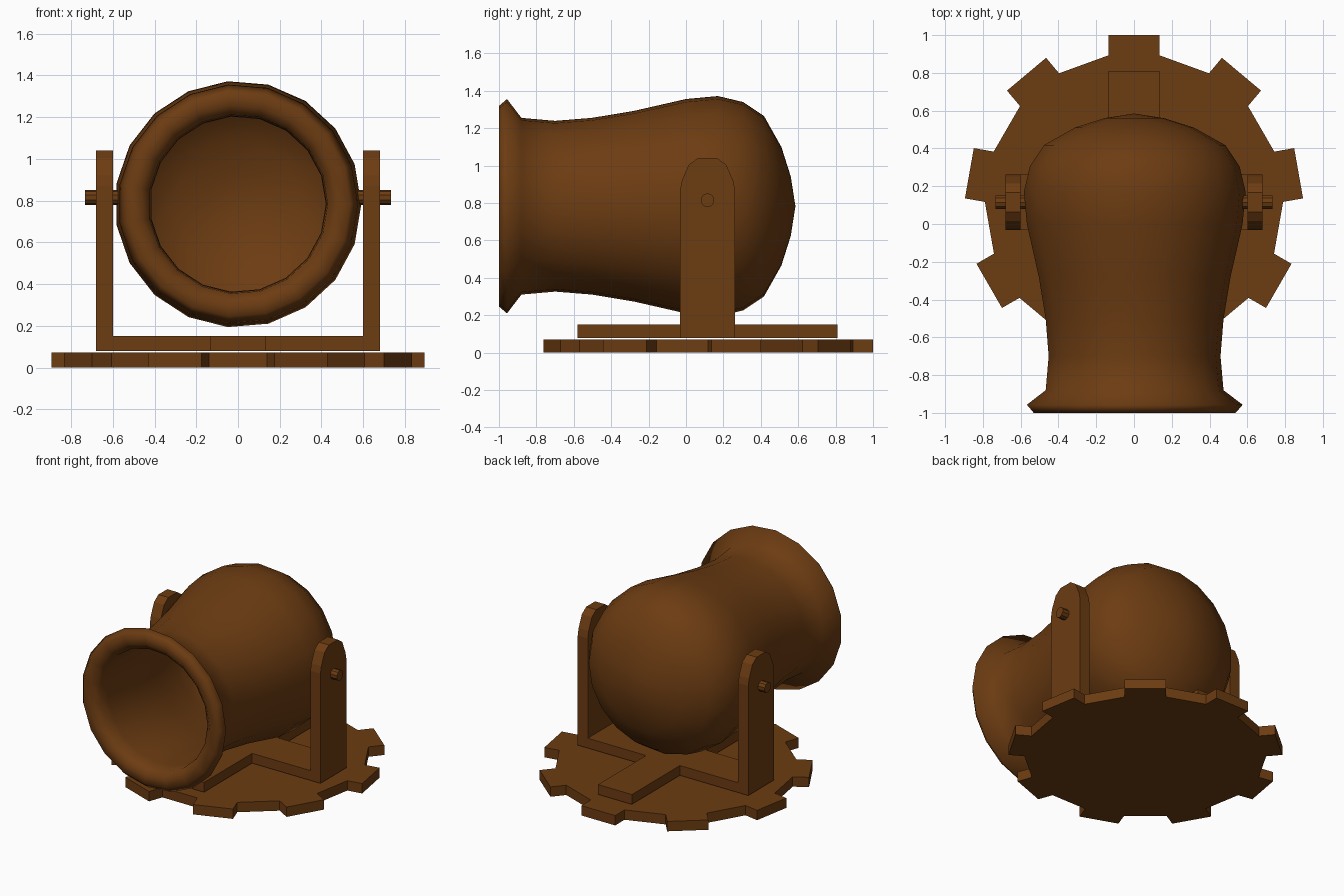
import bpy, bmesh, math
from mathutils import Vector

if "Cube" in bpy.data.objects:
    bpy.data.objects.remove(bpy.data.objects["Cube"])

brown = bpy.data.materials.new("brown")
brown.diffuse_color = (0.15, 0.045, 0.006, 1)
brown.use_nodes = True
brown.node_tree.nodes["Principled BSDF"].inputs["Base Color"].default_value = brown.diffuse_color

CY = 0.115      # y of the mount centre
AXIS_Z = 0.783  # height of the barrel axis


def finish(name, bm):
    bmesh.ops.recalc_face_normals(bm, faces=bm.faces[:])
    mesh = bpy.data.meshes.new(name)
    bm.to_mesh(mesh)
    bm.free()
    mesh.materials.append(brown)
    obj = bpy.data.objects.new(name, mesh)
    bpy.context.collection.objects.link(obj)
    return obj


def prism(name, points, offset):
    """Extrude a closed outline of 3D points by an offset vector."""
    bm = bmesh.new()
    face = bm.faces.new([bm.verts.new(p) for p in points])
    ext = bmesh.ops.extrude_face_region(bm, geom=[face])
    moved = [g for g in ext["geom"] if isinstance(g, bmesh.types.BMVert)]
    bmesh.ops.translate(bm, verts=moved, vec=Vector(offset))
    return finish(name, bm)


def lathe(name, profile, sides):
    """Revolve (y, radius) points about the barrel axis; ends are poles."""
    bm = bmesh.new()
    rings = []
    for y, r in profile:
        if r == 0:
            rings.append([bm.verts.new((0, y, AXIS_Z))] * sides)
        else:
            angles = [2 * math.pi * i / sides for i in range(sides)]
            rings.append([bm.verts.new((r * math.cos(a), y, AXIS_Z + r * math.sin(a))) for a in angles])
    for a, b in zip(rings, rings[1:]):
        for i in range(sides):
            j = (i + 1) % sides
            bm.faces.new(list(dict.fromkeys((a[i], a[j], b[j], b[i]))))
    obj = finish(name, bm)
    for p in obj.data.polygons:
        p.use_smooth = True
    return obj


# Hollow barrel: outer bulb, flared rolled muzzle, inner wall
outer = [(0.585, 0), (0.56, 0.16), (0.51, 0.318), (0.417, 0.484), (0.305, 0.559),
         (0.17, 0.591), (0, 0.575), (-0.28, 0.511), (-0.503, 0.474), (-0.70, 0.458),
         (-0.88, 0.474), (-0.957, 0.575), (-1.0, 0.538)]
inner = [(-1.0, 0.475), (-0.96, 0.43), (-0.88, 0.424), (-0.70, 0.421), (-0.503, 0.435),
         (-0.28, 0.47), (0, 0.535), (0.165, 0.55), (0.285, 0.522), (0.385, 0.455),
         (0.47, 0.3), (0.52, 0.15), (0.545, 0)]
lathe("barrel", outer + inner, 19)

# Toothed base disc
R_IN, R_OUT, HALF, TEETH = 0.778, 0.885, 0.135, 9
outline = []
for k in range(TEETH):
    a = 2 * math.pi * k / TEETH
    for u, v in ((-HALF, R_IN), (-HALF, R_OUT), (HALF, R_OUT), (HALF, R_IN)):
        outline.append((u * math.cos(a) + v * math.sin(a),
                        CY + v * math.cos(a) - u * math.sin(a), 0))
prism("toothed_base", outline, (0, 0, 0.071))

# Cross-shaped plate
L, W, LY, WY = 0.68, 0.135, 0.695, 0.147
cross = [(L, -WY), (L, WY), (W, WY), (W, LY), (-W, LY), (-W, WY),
         (-L, WY), (-L, -WY), (-W, -WY), (-W, -LY), (W, -LY), (W, -WY)]
prism("cross_plate", [(x, CY + y, 0.079) for x, y in cross], (0, 0, 0.071))

# Round-topped brackets and pivot pins on both sides
half_top = [(0.147, 0.15), (0.147, 0.87), (0.137, 0.92), (0.1, 1.005), (0.051, 1.04)]
arch = half_top + [(-y, z) for y, z in reversed(half_top)]
pin = [(0.037 * math.cos(math.pi * (i + 0.5) / 5), 0.815 + 0.037 * math.sin(math.pi * (i + 0.5) / 5))
       for i in range(10)]
for side, s in (("right", 1), ("left", -1)):
    prism("bracket_" + side, [(s * 0.60, CY + y, z) for y, z in arch], (s * 0.08, 0, 0))
    prism("pivot_pin_" + side, [(s * 0.57, CY + y, z) for y, z in pin], (s * 0.163, 0, 0))
